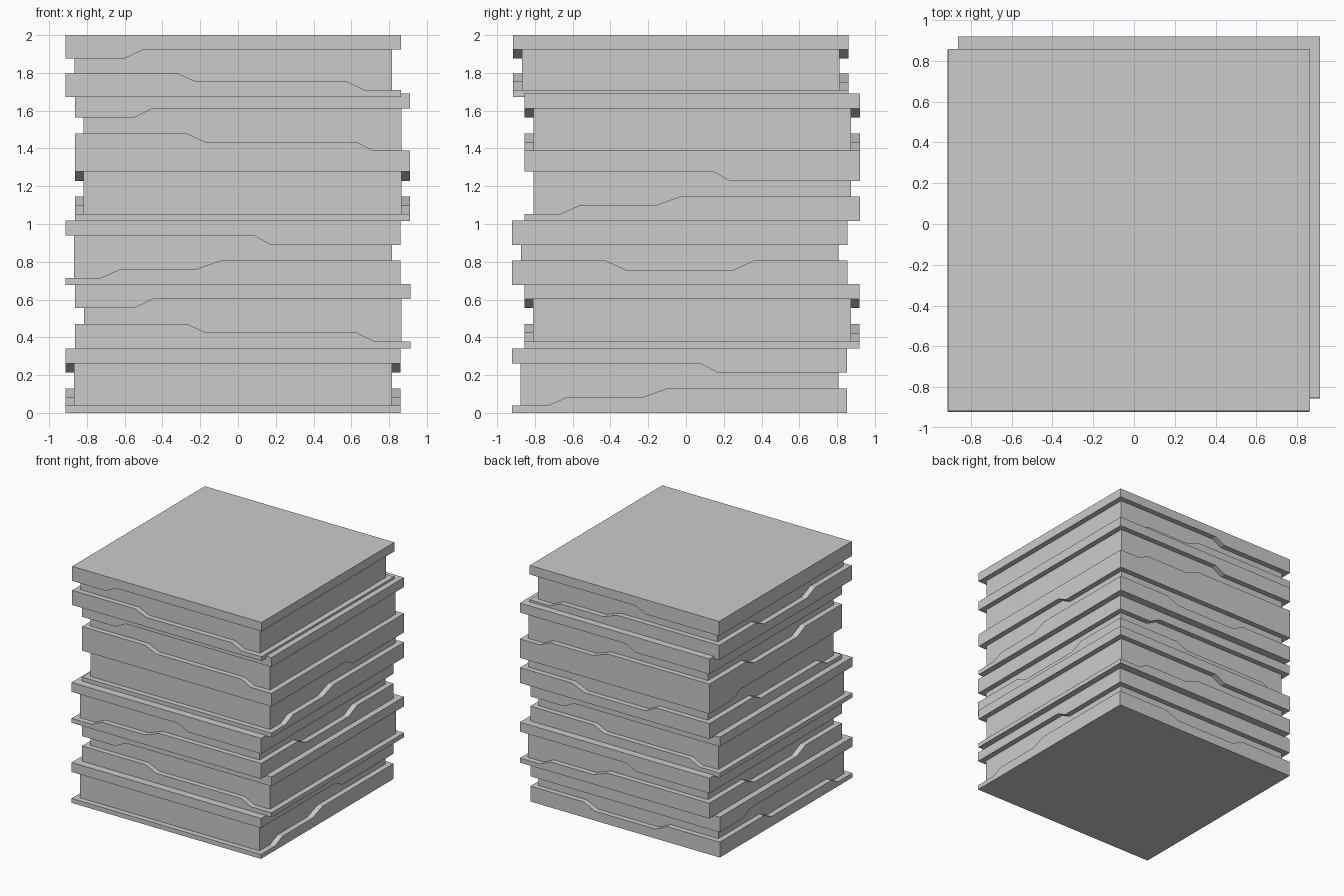
import bpy, bmesh, math

if "Cube" in bpy.data.objects:
    bpy.data.objects.remove(bpy.data.objects["Cube"])

H = 0.887        # half width of a block
INSET = 0.046    # depth of the groove
TALL = 0.342     # block height


def height(profile, u):
    """Height of a stepped edge at distance u along a side."""
    if u <= profile[0][0]:
        return profile[0][1]
    for (a, za), (b, zb) in zip(profile, profile[1:]):
        if u <= b:
            return za + (zb - za) * (u - a) / (b - a)
    return profile[-1][1]


# Groove edges of each side: lower lip top, upper lip bottom
FLAT_LOW, FLAT_HIGH = [(0, 0.038)], [(0, 0.262)]
RIGHT = ([(-0.70, 0.038), (-0.60, 0.082), (-0.20, 0.082), (-0.065, 0.13)],
         [(0.11, 0.262), (0.20, 0.213)])
LEFT = ([(-0.695, 0.038), (-0.605, 0.084), (0.195, 0.084), (0.295, 0.13)],
        [(0.475, 0.262), (0.575, 0.213)])
BACK = ([(-0.395, 0.13), (-0.285, 0.08), (0.285, 0.08), (0.395, 0.13)],
        [(0, 0.213)])
FRONT = (FLAT_LOW, FLAT_HIGH)

# Side profile, mapping to x/y, direction of travel around the block
SIDES = [(FRONT, lambda u: (u, -H), 1), (RIGHT, lambda u: (H, u), 1),
         (BACK, lambda u: (u, H), -1), (LEFT, lambda u: (-H, u), -1)]


def perimeter():
    points = []
    for (low, high), place, way in SIDES:
        stops = {-H * way}
        for prof in (low, high):
            if len(prof) > 1:
                stops |= {p[0] for p in prof}
        for u in sorted(stops, reverse=way < 0):
            points.append((*place(u), height(low, u), height(high, u)))
    return points


def clamp(v):
    return max(INSET - H, min(H - INSET, v))


# One grooved block: six loops bridged, then capped
def block_mesh():
    bm = bmesh.new()
    pts = perimeter()
    outer = [(x, y) for x, y, _, _ in pts]
    inner = [(clamp(x), clamp(y)) for x, y in outer]
    low = [p[2] for p in pts]
    high = [p[3] for p in pts]
    n = len(pts)
    rows = [(outer, [0] * n), (outer, low), (inner, low),
            (inner, high), (outer, high), (outer, [TALL] * n)]
    loops = [[bm.verts.new((*xy, z)) for xy, z in zip(ring, zs)]
             for ring, zs in rows]
    for a, b in zip(loops, loops[1:]):
        for i in range(n):
            j = (i + 1) % n
            bm.faces.new((a[i], a[j], b[j], b[i]))
    bm.faces.new(loops[0][::-1])
    bm.faces.new(loops[-1])
    bmesh.ops.recalc_face_normals(bm, faces=bm.faces)
    mesh = bpy.data.meshes.new("grooved_block")
    bm.to_mesh(mesh)
    bm.free()
    return mesh


# Stack: centre x, centre y, base z, turn in degrees, z scale
STACK = [(-0.027, -0.034, 0.0, 0, 1),
         (0.025, 0.032, 0.341, 90, 1),
         (-0.027, -0.033, 0.677, -90, 1),
         (0.024, 0.033, 1.015, 0, 1),
         (0.024, 0.033, 1.35, 90, 1),
         (-0.025, -0.028, 1.673, 90, 0.327 / TALL)]
mesh = block_mesh()
for i, (x, y, z, turn, sz) in enumerate(STACK):
    ob = bpy.data.objects.new(f"stacked_block_{i + 1}", mesh)
    ob.location = (x, y, z)
    ob.rotation_euler.z = math.radians(turn)
    ob.scale.z = sz
    bpy.context.collection.objects.link(ob)
